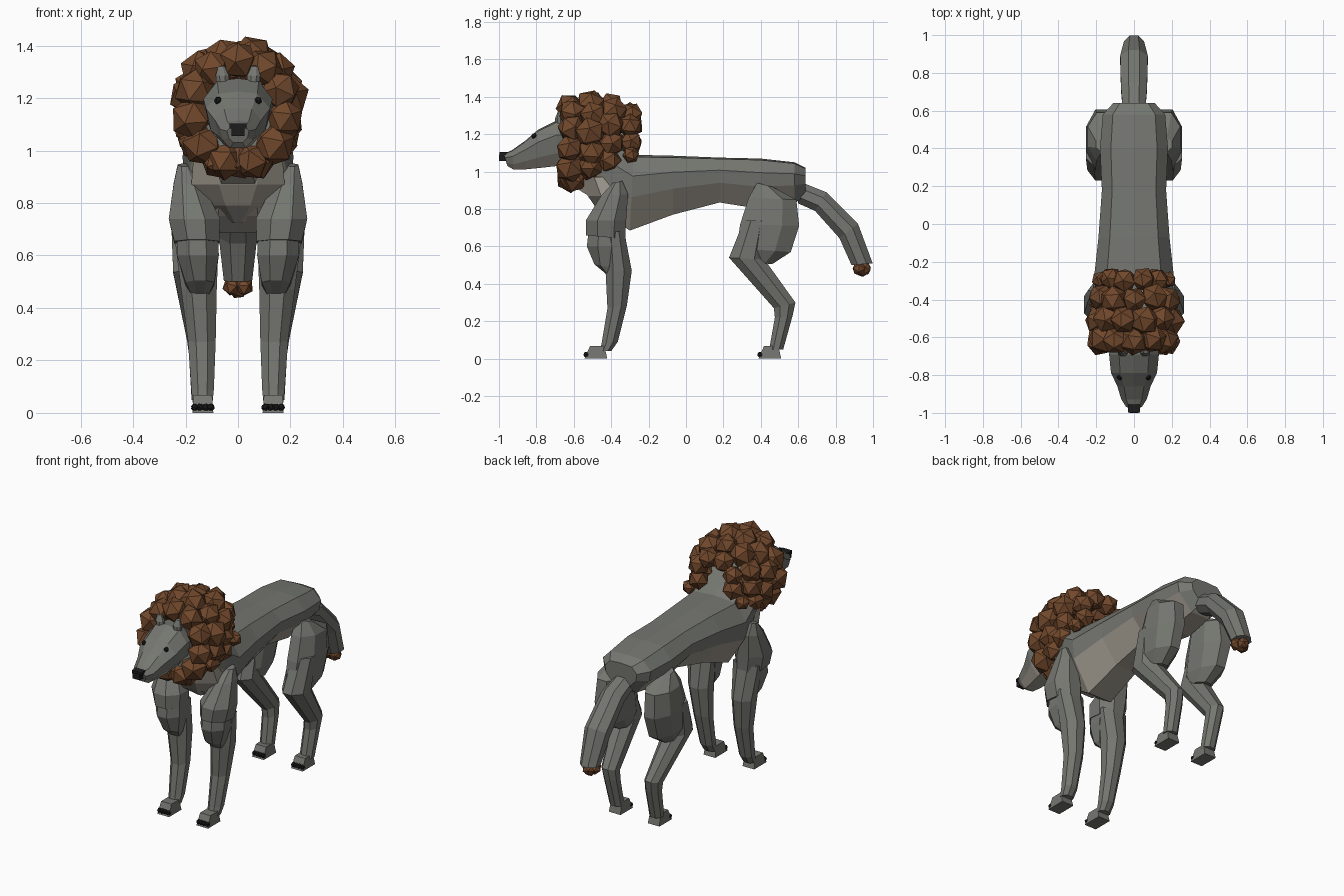
import bpy, bmesh, math, random
from mathutils import Vector, Matrix

random.seed(4)


def material(name, rgb):
    m = bpy.data.materials.new(name)
    m.diffuse_color = (*rgb, 1)
    return m


GREY = material("grey fur", (0.178, 0.183, 0.163))
PALE = material("pale underside", (0.36, 0.33, 0.28))
BROWN = material("brown mane", (0.165, 0.065, 0.025))
DARK = material("dark claws", (0.012, 0.012, 0.012))


# Cross-sections: u is across, v runs from the lower edge (0) to the upper edge (1)
def section(half):
    return [(0, 1)] + half + [(-u, v) for u, v in reversed(half)]


OCT = [(0.41, 1), (1, 0.71), (1, 0.29), (0.41, 0), (-0.41, 0), (-1, 0.29), (-1, 0.71), (-0.41, 1)]
TRUNK = section([(0.68, 0.97), (1, 0.72), (0.93, 0.44), (0.38, 0)])
HEAD = section([(0.6, 0.96), (1, 0.68), (0.85, 0.28), (0.42, 0)])


def finish(bm, name, mats):
    bmesh.ops.recalc_face_normals(bm, faces=bm.faces[:])
    me = bpy.data.meshes.new(name)
    bm.to_mesh(me)
    bm.free()
    for m in mats:
        me.materials.append(m)
    ob = bpy.data.objects.new(name, me)
    bpy.context.collection.objects.link(ob)
    return ob


def loft(name, rings, profile=OCT, mats=(GREY,), rule=None, side=1):
    """Each ring: (upper y, upper z, lower y, lower z, half width, centre x)."""
    bm = bmesh.new()
    loops = []
    for py, pz, qy, qz, w, x in rings:
        loops.append([bm.verts.new((side * (x + u * w), qy + (py - qy) * v, qz + (pz - qz) * v))
                      for u, v in profile])
    n = len(profile)
    for i in range(len(loops) - 1):
        a, b = loops[i], loops[i + 1]
        for k in range(n):
            f = bm.faces.new((a[k], a[(k + 1) % n], b[(k + 1) % n], b[k]))
            if rule:
                f.material_index = rule(i, k)
    bm.faces.new(loops[0])
    bm.faces.new(loops[-1])
    return finish(bm, name, mats)


def add_ball(bm, centre, r):
    axis = Vector((random.random(), random.random(), 0.3)).normalized()
    mat = Matrix.Translation(centre) @ Matrix.Rotation(random.uniform(0, 6.28), 4, axis)
    bmesh.ops.create_icosphere(bm, subdivisions=1, radius=r, matrix=mat)


def add_box(bm, centre, size):
    bmesh.ops.create_cube(bm, size=1, matrix=Matrix.Translation(centre) @ Matrix.Diagonal((*size, 1)))


# Trunk from rump to neck, pale below
loft("body", [
    (0.64, 1.02, 0.64, 0.87, 0.11, 0),
    (0.58, 1.05, 0.58, 0.83, 0.165, 0),
    (0.40, 1.07, 0.40, 0.80, 0.18, 0),
    (0.18, 1.075, 0.18, 0.835, 0.17, 0),
    (-0.07, 1.085, -0.07, 0.77, 0.188, 0),
    (-0.28, 1.09, -0.30, 0.685, 0.212, 0),
    (-0.38, 1.15, -0.40, 0.75, 0.2, 0),
    (-0.46, 1.21, -0.52, 0.87, 0.17, 0),
    (-0.64, 1.27, -0.65, 0.95, 0.13, 0)],
    TRUNK, (GREY, PALE), lambda i, k: int(k in (3, 4, 5) and (k == 4 or i >= 1)))
# Broad pale chest tapering down between the front legs
loft("chest", [
    (-0.25, 0.715, -0.385, 0.725, 0.03, 0),
    (-0.25, 0.79, -0.47, 0.79, 0.115, 0),
    (-0.28, 0.87, -0.525, 0.87, 0.178, 0),
    (-0.32, 0.97, -0.56, 0.97, 0.17, 0)], mats=(PALE,))

# Head with a pale jaw
loft("head", [
    (-0.60, 1.27, -0.60, 1.04, 0.12, 0),
    (-0.69, 1.275, -0.69, 1.03, 0.132, 0),
    (-0.79, 1.225, -0.78, 1.02, 0.122, 0),
    (-0.86, 1.165, -0.86, 1.012, 0.088, 0),
    (-0.93, 1.115, -0.92, 1.01, 0.068, 0),
    (-0.975, 1.095, -0.955, 1.03, 0.042, 0)],
    HEAD, (GREY, PALE), lambda i, k: int(k in (3, 4, 5)))
# Nose: broad top, narrower mouth below
bm = bmesh.new()
add_box(bm, (0, -0.975, 1.094), (0.064, 0.044, 0.02))
add_box(bm, (0, -0.98, 1.074), (0.048, 0.04, 0.036))
finish(bm, "nose", [DARK])

# Tail with a brown tuft
loft("tail", [
    (0.60, 0.95, 0.60, 0.83, 0.06, 0),
    (0.75, 0.89, 0.69, 0.79, 0.069, 0),
    (0.92, 0.72, 0.82, 0.645, 0.073, 0),
    (0.998, 0.51, 0.885, 0.50, 0.054, 0)])
bm = bmesh.new()
for x, y, z in ((-0.022, 0.925, 0.482), (0.022, 0.925, 0.482), (0, 0.955, 0.482), (0, 0.94, 0.472)):
    add_ball(bm, (x, y, z), 0.038)
finish(bm, "tail_tuft", [BROWN])

for s, tag in ((1, "right"), (-1, "left")):
    # Front leg: shoulder, knee guard and slim lower part
    loft("shoulder_" + tag, [
        (-0.34, 0.95, -0.39, 0.94, 0.025, 0.205),
        (-0.31, 0.88, -0.455, 0.87, 0.055, 0.19),
        (-0.32, 0.74, -0.535, 0.74, 0.098, 0.166),
        (-0.325, 0.64, -0.535, 0.66, 0.086, 0.157)], side=s)
    loft("knee_" + tag, [
        (-0.33, 0.71, -0.52, 0.69, 0.078, 0.155),
        (-0.33, 0.60, -0.53, 0.60, 0.08, 0.153),
        (-0.38, 0.48, -0.49, 0.505, 0.055, 0.145),
        (-0.40, 0.45, -0.43, 0.455, 0.035, 0.145)], side=s)
    loft("front_lower_leg_" + tag, [
        (-0.33, 0.68, -0.43, 0.68, 0.085, 0.158),
        (-0.29, 0.47, -0.43, 0.47, 0.068, 0.149),
        (-0.315, 0.29, -0.42, 0.27, 0.053, 0.138),
        (-0.365, 0.09, -0.45, 0.09, 0.043, 0.135),
        (-0.40, 0.04, -0.46, 0.04, 0.038, 0.135)], side=s)
    # Hind leg: broad thigh, shin slanting back to the hock
    loft("thigh_" + tag, [
        (0.46, 0.92, 0.38, 0.94, 0.045, 0.155),
        (0.59, 0.85, 0.335, 0.86, 0.08, 0.165),
        (0.605, 0.71, 0.29, 0.72, 0.085, 0.17),
        (0.56, 0.57, 0.27, 0.59, 0.075, 0.168),
        (0.46, 0.505, 0.33, 0.52, 0.05, 0.16)], side=s)
    loft("shin_" + tag, [
        (0.44, 0.74, 0.31, 0.74, 0.07, 0.185),
        (0.42, 0.53, 0.23, 0.54, 0.072, 0.175),
        (0.585, 0.30, 0.47, 0.27, 0.047, 0.148),
        (0.57, 0.23, 0.475, 0.22, 0.044, 0.143),
        (0.52, 0.05, 0.445, 0.05, 0.04, 0.137)], side=s)
    # Feet with dark claws
    for part, y in (("front", -0.482), ("hind", 0.448)):
        bm = bmesh.new()
        add_box(bm, (s * 0.134, y, 0.034), (0.08, 0.122, 0.068))
        for v in bm.verts:
            if v.co.z > 0.04:
                v.co.y += 0.03 if v.co.y < y else -0.015
                v.co.x = s * 0.134 + (v.co.x - s * 0.134) * 0.88
        finish(bm, f"{part}_foot_{tag}", [GREY])
        bm = bmesh.new()
        for k in range(4):
            add_ball(bm, (s * 0.134 + (k - 1.5) * 0.02, y - 0.051, 0.021), 0.016)
        finish(bm, f"{part}_claws_{tag}", [DARK])
    # Ear and eye
    loft("ear_" + tag, [
        (-0.655, 1.24, -0.70, 1.24, 0.025, 0.057),
        (-0.66, 1.29, -0.70, 1.285, 0.025, 0.06),
        (-0.67, 1.325, -0.685, 1.32, 0.012, 0.063)], side=s)
    bm = bmesh.new()
    add_ball(bm, (s * 0.076, -0.812, 1.19), 0.016)
    finish(bm, "eye_" + tag, [DARK])

# Mane: rows of faceted tufts around the neck, the last row open below
# (y, centre z, ring radius across, ring radius up, tuft count, tuft size)
rows = [(-0.613, 1.15, 0.178, 0.195, 11, 0.08),
        (-0.505, 1.18, 0.19, 0.188, 11, 0.081),
        (-0.395, 1.20, 0.182, 0.155, 10, 0.075),
        (-0.295, 1.20, 0.13, 0.115, 8, 0.064)]
bm = bmesh.new()
for j, (y, cz, rx, rz, n, r) in enumerate(rows):
    for k in range(n):
        a = math.pi / 2 + (k + 0.5 * (j % 2)) * 2 * math.pi / n
        if j == 3 and math.sin(a) < -0.9:
            continue
        add_ball(bm, (rx * math.cos(a), y + random.uniform(-0.01, 0.01), cz + rz * math.sin(a)),
                 r * random.uniform(0.92, 1.06))
# Chin fill and low side tufts of the mane
for x in (-0.07, 0, 0.07):
    add_ball(bm, (x, -0.60, 0.965), 0.078)
for s in (1, -1):
    for x, y, z, r in ((0.16, -0.51, 1.03, 0.07), (0.175, -0.41, 1.06, 0.066), (0.18, -0.295, 1.09, 0.046)):
        add_ball(bm, (s * x, y, z), r)
finish(bm, "mane", [BROWN])
